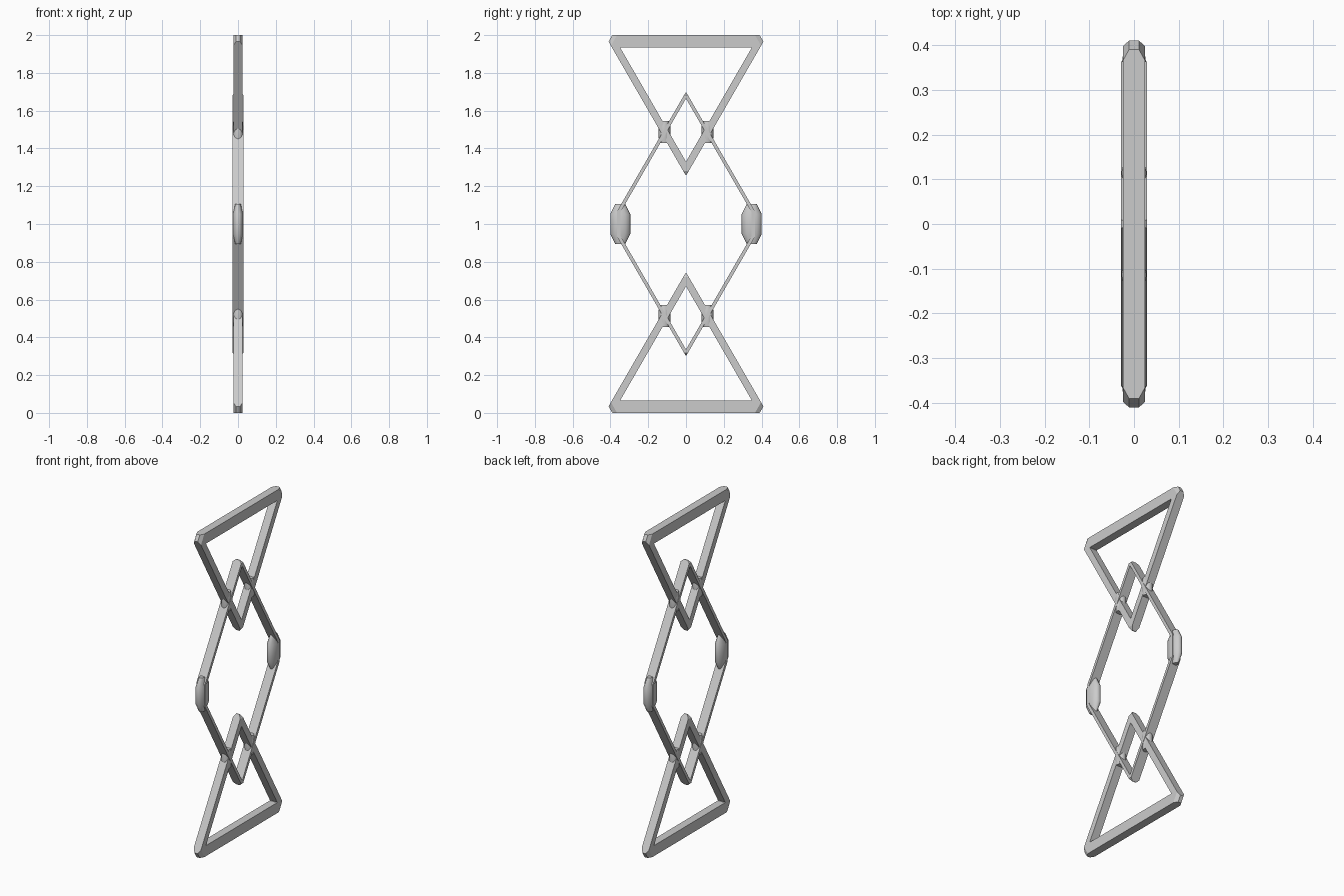
import bpy, bmesh, math
from mathutils import Vector

if "Cube" in bpy.data.objects:
    bpy.data.objects.remove(bpy.data.objects["Cube"])


def chamfer(points, cuts):
    """Cut every corner of a (y, z) polygon by the given edge length."""
    out = []
    for i, c in enumerate(cuts):
        p = Vector(points[i])
        for q in (points[i - 1], points[(i + 1) % len(points)]):
            out.append(p + (Vector(q) - p).normalized() * c)
    return out


def loft(name, rings, closed, smooth=False):
    """Skin a list of equal rings of 3D points."""
    bm = bmesh.new()
    vs = [[bm.verts.new(p) for p in r] for r in rings]
    n = len(rings[0])
    for k in range(len(vs) if closed else len(vs) - 1):
        a, b = vs[k], vs[(k + 1) % len(vs)]
        for i in range(n):
            j = (i + 1) % n
            bm.faces.new((a[i], a[j], b[j], b[i]))
    if not closed:
        bm.faces.new(vs[0])
        bm.faces.new(vs[-1])
    bmesh.ops.recalc_face_normals(bm, faces=bm.faces)
    me = bpy.data.meshes.new(name)
    bm.to_mesh(me)
    bm.free()
    ob = bpy.data.objects.new(name, me)
    bpy.context.collection.objects.link(ob)
    if smooth:
        bpy.ops.object.select_all(action='DESELECT')
        bpy.context.view_layer.objects.active = ob
        ob.select_set(True)
        bpy.ops.object.shade_smooth_by_angle(angle=math.radians(50))
    return ob


def frame(name, outer, tip_cuts, side_cuts, inner, inner_cuts, half, flip=False):
    """Flat link whose outer corners are rounded off across its thickness."""
    layers = [(-half, chamfer(outer, side_cuts)), (-half * .45, chamfer(outer, tip_cuts)),
              (half * .45, chamfer(outer, tip_cuts)), (half, chamfer(outer, side_cuts)),
              (half, chamfer(inner, inner_cuts)), (-half, chamfer(inner, inner_cuts))]
    rings = [[(x, p.x, 2 - p.y if flip else p.y) for p in loop] for x, loop in layers]
    return loft(name, rings, True)


def barrel(name, y, z, rx, ry, h, end, sides=12):
    """Flattened upright barrel with tapered ends."""
    rings = []
    for dz, s in ((-h, end), (-h * .5, 1), (h * .5, 1), (h, end)):
        rings.append([(rx * s * math.cos(a), y + ry * s * math.sin(a), z + dz)
                      for a in (2 * math.pi * i / sides for i in range(sides))])
    return loft(name, rings, False, True)


# triangular end links, lower and mirrored upper
for name, flip in (("lower_triangle", False), ("upper_triangle", True)):
    frame(name, [(-.43, 0), (.43, 0), (0, .745)], (.04, .04, .004), (.065, .065, .03),
          [(-.349, .065), (.349, .065), (0, .67)], (.002, .002, .002), .025, flip)

# central diamond link
frame("middle_diamond", [(0, .30), (.404, 1), (0, 1.70), (-.404, 1)],
      (.004, .08, .004, .08), (.02, .08, .02, .08),
      [(0, .336), (.383, 1), (0, 1.664), (-.383, 1)], (.002, .07, .002, .07), .029)

# side knobs and the sleeves where the links cross
for side, s in (("left", -1), ("right", 1)):
    barrel("knob_" + side, s * .348, 1, .029, .053, .105, .5)
    for level, z in (("lower", .513), ("upper", 1.487)):
        barrel(f"sleeve_{level}_{side}", s * .114, z, .0285, .031, .058, .85)
